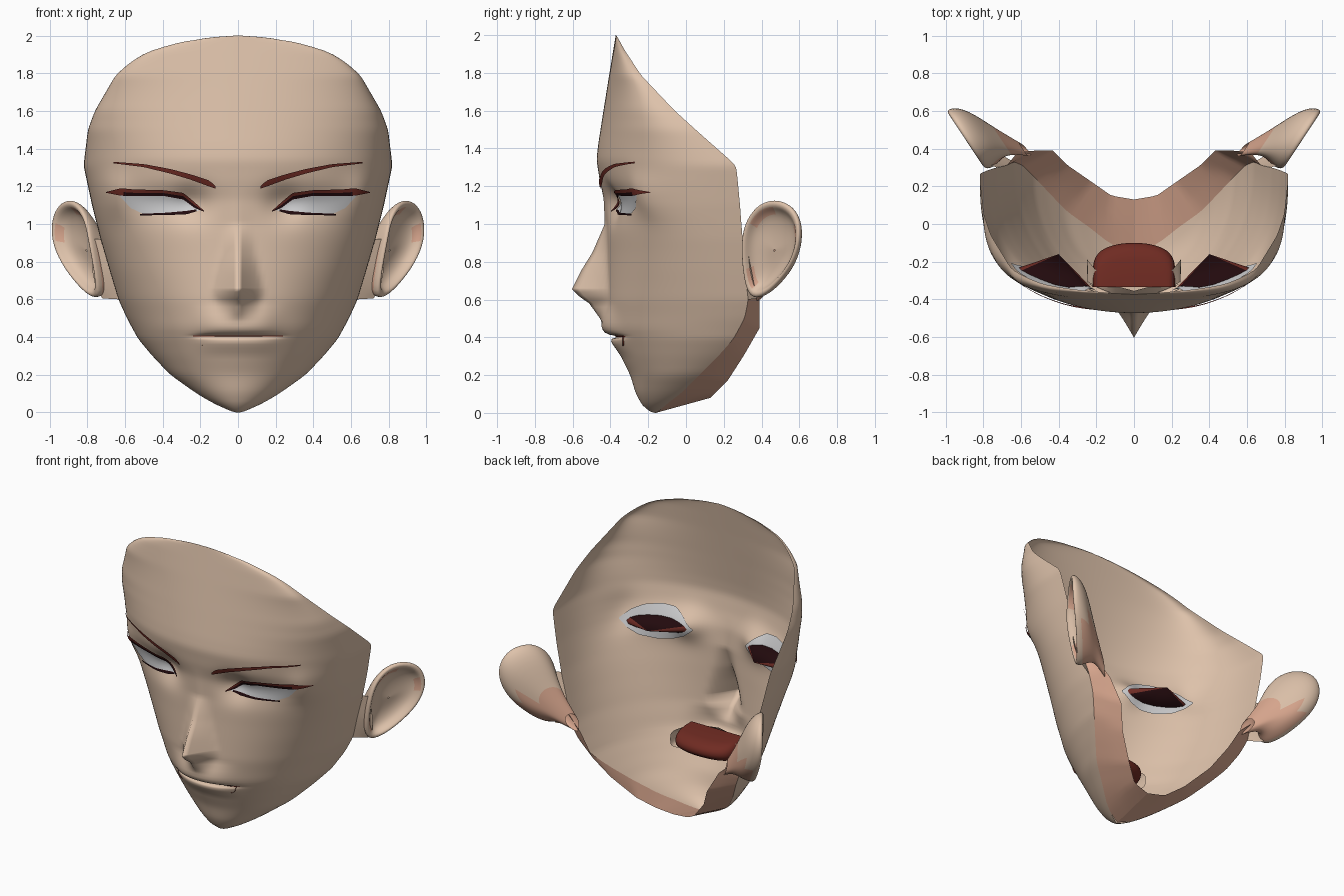
import bpy, math
from math import sin, cos, pi, exp

if "Cube" in bpy.data.objects:
    bpy.data.objects.remove(bpy.data.objects["Cube"])

def material(name, r, g, b):
    m = bpy.data.materials.new(name)
    m.diffuse_color = (r, g, b, 1)
    m.use_nodes = True
    m.node_tree.nodes["Principled BSDF"].inputs["Base Color"].default_value = m.diffuse_color
    return m

SKIN = material("skin", 0.73, 0.54, 0.405)
PINK = material("pink_skin", 0.70, 0.39, 0.275)
RED = material("dark_red", 0.16, 0.025, 0.018)
BLACK = material("lash_black", 0.016, 0.003, 0.004)
WHITE = material("eye_white", 0.62, 0.62, 0.63)
MOUTH = material("mouth_red", 0.16, 0.024, 0.016)

def make(name, verts, faces, mats, rule=None, subdiv=0):
    me = bpy.data.meshes.new(name)
    me.from_pydata(verts, [], faces)
    for m in mats:
        me.materials.append(m)
    for p in me.polygons:
        p.use_smooth = True
        if rule:
            p.material_index = rule(p)
    ob = bpy.data.objects.new(name, me)
    bpy.context.collection.objects.link(ob)
    if subdiv:
        s = ob.modifiers.new("smooth", 'SUBSURF')
        s.levels = s.render_levels = subdiv
    return ob

def grid_faces(rows, cols, base=0, closed=False):
    n = cols if closed else cols - 1
    return [(base + i * cols + j, base + i * cols + (j + 1) % cols,
             base + (i + 1) * cols + (j + 1) % cols, base + (i + 1) * cols + j)
            for i in range(rows - 1) for j in range(n)]

def lerp(table, v, k=1):
    if v <= table[0][0]:
        return table[0][k]
    for a, b in zip(table, table[1:]):
        if v <= b[0]:
            return a[k] + (b[k] - a[k]) * (v - a[0]) / (b[0] - a[0])
    return table[-1][k]

def soft(table, v, k=1, r=0.02):
    r = min(r, v, 2 - v)
    return sum(lerp(table, v + d * r, k) for d in (-1, -0.5, 0, 0.5, 1)) / 5

# face outline: height, half width, back edge depth
EDGE = [(0, .012, -.16), (.01, .05, -.14), (.05, .135, -.10), (.1, .22, -.03), (.2, .36, .07),
        (.3, .455, .17), (.39, .53, .25), (.5, .59, .31), (.6, .635, .33), (.75, .68, .31),
        (.92, .73, .30), (1.1, .775, .29), (1.31, .82, .265), (1.5, .797, .05), (1.6, .76, -.06),
        (1.79, .65, -.24), (1.86, .57, -.285), (1.92, .47, -.325), (1.985, .23, -.36), (2.0, .02, -.37)]
# centre line without nose and lips, and nose height and width
CENTRE = [(0, -.165), (.01, -.20), (.03, -.225), (.1, -.265), (.2, -.295), (.3, -.345), (.45, -.41),
          (.6, -.425), (.85, -.42), (1.0, -.42), (1.13, -.432), (1.22, -.455), (1.34, -.474),
          (1.42, -.465), (1.6, -.437), (1.8, -.405), (2.0, -.372)]
NOSE = [(.49, 0, .10), (.58, .09, .12), (.62, .145, .14), (.655, .18, .14), (.75, .135, .12),
        (.85, .075, .10), (1.0, .01, .08), (1.2, 0, .08)]
LIPS = [(.30, 0), (.35, .012), (.375, .02), (.392, .008), (.400, -.02), (.408, -.02),
        (.414, .012), (.425, .03), (.45, .04), (.50, .03), (.58, 0)]
FULL = [(.4, 1.03), (.8, .83), (1.1, .65), (1.35, .71), (1.6, .76)]

def edge(z):
    return soft(EDGE, z, 1), soft(EDGE, z, 2)

def surf(x, z):
    x = abs(x)
    xe, ye = edge(z)
    yc = soft(CENTRE, z)
    c = math.sqrt(max(0, 1 - min(1, x / xe) ** 2))
    y = ye + (yc - ye) * c ** soft(FULL, z, 1, .12)
    w = lerp(NOSE, z, 2)
    y -= lerp(NOSE, z) * max(0, 1 - x / w) ** 1.4
    y -= lerp(LIPS, z) * exp(-(x / .2) ** 4)
    y += .06 * exp(-((x - .25) / .1) ** 2 - ((z - 1.11) / .09) ** 2)
    y += .025 * exp(-((x - .42) / .12) ** 2 - ((z - 1.11) / .09) ** 2)
    y -= .035 * exp(-((x - .66) / .08) ** 2 - ((z - 1.15) / .12) ** 2)
    return y

# face shell
zs = sorted(set([round(i * .02, 3) for i in range(101)] +
                [.005, .01, .385, .392, .408, .414, .425, .435, .655, 1.97, 1.985, 1.993]))
N = 96
verts = []
for z in zs:
    for j in range(N + 1):
        x = edge(z)[0] * sin(-pi / 2 + pi * j / N)
        verts.append((x, surf(x, z), z))
make("face", verts, grid_faces(len(zs), N + 1), [SKIN])

# jaw underside, from the jaw line back to the open neck edge
NECK = [(0, 0, .13, .08), (.05, .12, .15, .10), (.2, .22, .22, .17), (.35, .35, .31, .31),
        (.5, .43, .39, .45), (.6, .52, .39, .6), (.72, .62, .38, .69)]
# root of each ear, from the face edge out to the front rim of the ear
RIM = [(.60, .72, .375, .605), (.68, .755, .365, .66), (.76, .775, .345, .76), (.92, .765, .315, .92)]

def side_strips(name, table, z0, z1, n, mat):
    verts, faces = [], []
    for s in (-1, 1):
        base = len(verts)
        for i in range(n):
            z = z0 + (z1 - z0) * i / (n - 1)
            xe, ye = edge(z)
            a = (xe * (z > 0), ye, z)
            b = [lerp(table, z, k) for k in (1, 2, 3)]
            for t in (0, .33, .67, 1):
                p = [u + (v - u) * t for u, v in zip(a, b)]
                verts.append((s * p[0], p[1], p[2]))
        faces += grid_faces(n, 4, base)
    make(name, verts, faces, [mat])

side_strips("jaw_underside", NECK, 0, .72, 37, PINK)
side_strips("ear_roots", RIM, .60, .92, 12, SKIN)

# ears: rings of one outline (depth, height): scale, push along facing direction, pull to the jaw root
EAR = [(.29, .92), (.32, 1.03), (.385, 1.11), (.465, 1.135), (.55, 1.11), (.605, 1.035), (.612, .92),
       (.575, .79), (.49, .68), (.41, .61), (.33, .60), (.30, .74)]
RINGS = [(.22, -.02, 1), (.45, -.05, .5), (.82, -.07, .08), (1.0, -.02, 0), (.99, .012, 0), (.86, .012, 0),
         (.76, -.04, 0), (.4, -.07, 0), (.02, -.07, 0)]
ROOT = (-.27, -.05, -.21)
verts, faces = [], []
for s in (-1, 1):
    base = len(verts)
    for k, off, pull in RINGS:
        for y, z in EAR:
            y, z = .43 + (y - .43) * k, .86 + (z - .86) * k
            x = .785 + (y - .3) * .66 + min(0, z - .9) * .25
            verts.append((s * (x + off * .8 + ROOT[0] * pull), y - off * .55 + ROOT[1] * pull,
                          z + ROOT[2] * pull))
    faces += grid_faces(len(RINGS), len(EAR), base, True)

def ear_rule(p):
    ring = (p.index // len(EAR)) % (len(RINGS) - 1)
    if ring < 3:
        return int(p.center.z < .84)
    return int(ring == 5 and p.index % len(EAR) in (1, 2, 5, 10))
make("ears", verts, faces, [SKIN, PINK], ear_rule, 2)

# plates that follow the face between a lower and an upper curve, both sides
def plates(name, shape, off, mats, rule=None, n=28, m=4):
    verts, faces = [], []
    x0, x1 = shape[0][0], shape[-1][0]
    for s in (-1, 1):
        base = len(verts)
        for i in range(n + 1):
            x = x0 + (x1 - x0) * i / n
            lo, hi = lerp(shape, x, 1), lerp(shape, x, 2)
            for j in range(m + 1):
                z = lo + (hi - lo) * j / m
                verts.append((s * x, surf(x, z) - off, z))
        faces += grid_faces(n + 1, m + 1, base)
    return make(name, verts, faces, mats, rule)

plates("eye_whites", [(.21, 1.07, 1.075), (.30, 1.056, 1.15), (.40, 1.05, 1.16), (.50, 1.052, 1.16),
                      (.57, 1.085, 1.16), (.63, 1.15, 1.155)], .006, [WHITE])
plates("eye_backs", [(.20, 1.09, 1.10), (.26, 1.04, 1.16), (.34, 1.005, 1.21), (.43, .995, 1.22),
                     (.53, 1.015, 1.205), (.60, 1.06, 1.17), (.65, 1.11, 1.12)], -.012, [WHITE])
plates("upper_lashes", [(.18, 1.065, 1.07), (.23, 1.085, 1.115), (.29, 1.13, 1.165), (.40, 1.15, 1.18),
                        (.55, 1.148, 1.183), (.62, 1.15, 1.19), (.70, 1.166, 1.17)], .014, [BLACK, RED],
       lambda p: int(p.index % 4 >= 2 or abs(p.center.x) > .6))
plates("lower_lashes", [(.22, 1.068, 1.078), (.27, 1.052, 1.07), (.38, 1.047, 1.06), (.52, 1.046, 1.054)],
       .012, [BLACK])
plates("eyebrows", [(.12, 1.188, 1.20), (.15, 1.198, 1.23), (.25, 1.235, 1.263), (.36, 1.268, 1.292),
                    (.50, 1.302, 1.318), (.66, 1.322, 1.33)], .018, [RED])
plates("mouth_line", [(0, .402, .409), (.2, .402, .409), (.24, .403, .407)], .003, [MOUTH])

# dark pockets behind the eyes, tapering back to a point
verts, faces = [], []
for s in (-1, 1):
    base = len(verts)
    for i in range(16):
        a = 2 * pi * i / 16
        x, z = .42 + .19 * cos(a), 1.10 + .05 * sin(a)
        verts.append((s * x, surf(x, z) + .014, z))
    verts.append((s * .40, -.16, 1.11))
    faces += [(base + i, base + (i + 1) % 16, base + 16) for i in range(16)]
make("eye_pockets", verts, faces, [BLACK, RED], lambda p: int(p.index % 16 in (0, 15, 7, 8)))

# lip lining: a flat sleeve running inward around the mouth
verts = []
for grow, back in ((.88, 0), (.95, .5), (1, 1)):
    for i in range(40):
        a = 2 * pi * i / 40
        c, d = cos(a), sin(a)
        x = .25 * math.copysign(abs(c) ** .5, c) * (.9 + .1 * grow)
        z = .405 + math.copysign(abs(d) ** .5, d) * (.03 + .05 * back)
        verts.append((x, -.385 + 1.3 * x * x + back * (.03 + 1.4 * x * x), z))
make("lip_lining", verts, grid_faces(3, 40, 0, True), [SKIN])

# mouth bag: rounded red pocket behind the lips
verts = []
for i in range(9):
    b = -pi / 2 + pi * i / 8
    for j in range(25):
        a = pi * j / 24
        verts.append((.22 * cos(a) * (.85 + .15 * cos(b)),
                      -.335 + .235 * max(0, sin(a)) ** .4 * max(0, cos(b)) ** .5, .42 + .065 * sin(b)))
make("mouth_bag", verts, grid_faces(9, 25), [MOUTH])
